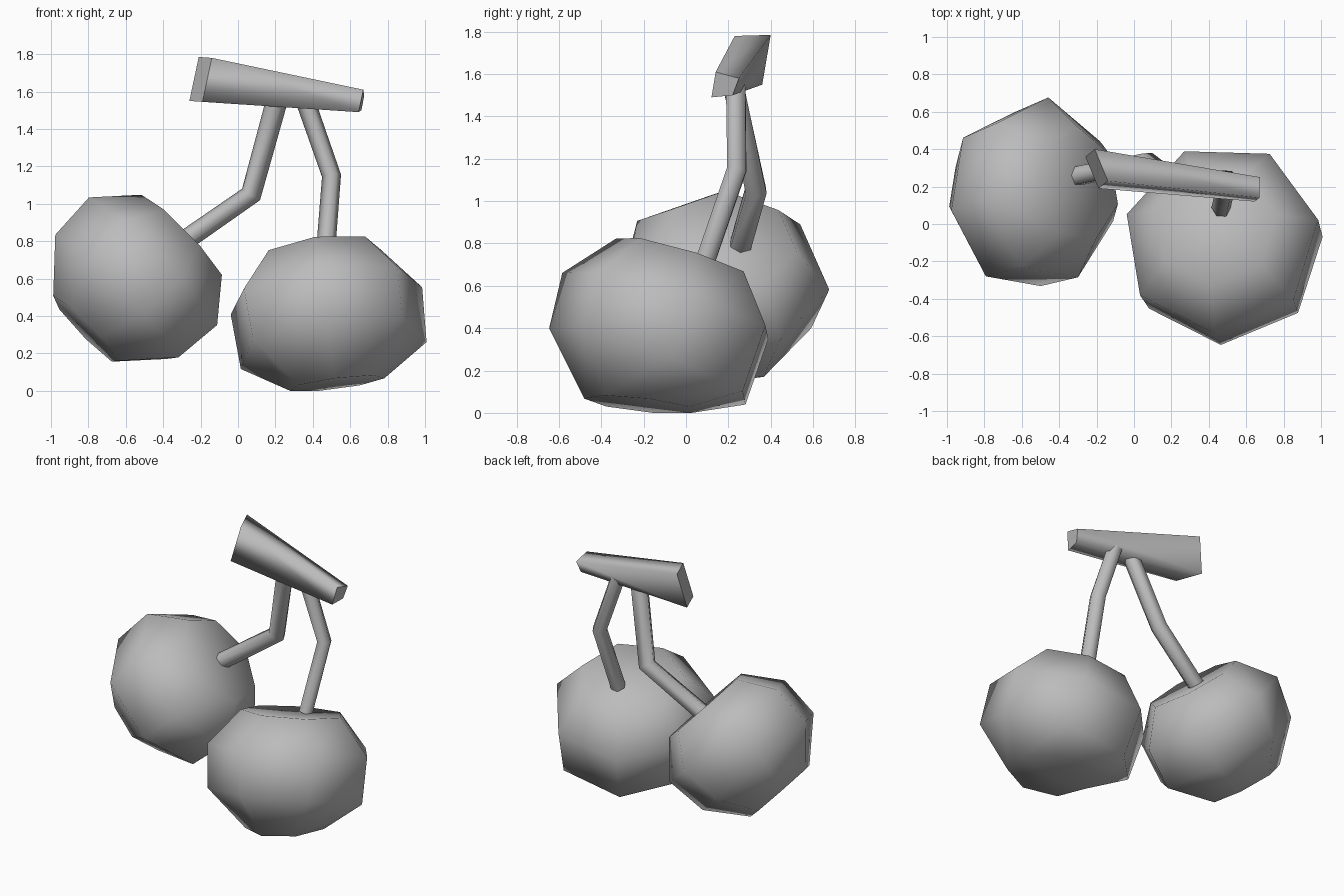
import bpy
import math
from mathutils import Vector, Matrix

cube = bpy.data.objects.get("Cube")
if cube:
    bpy.data.objects.remove(cube, do_unlink=True)

grey = bpy.data.materials.new("plain_grey")
grey.use_nodes = True
colour = (0.5, 0.5, 0.5, 1)
grey.diffuse_color = colour
grey.node_tree.nodes["Principled BSDF"].inputs["Base Color"].default_value = colour


def loft(name, rings, start=None, end=None):
    """Skin equal rings of points; close each end with a tip point or a flat cap."""
    n = len(rings[0])
    verts = [p for ring in rings for p in ring]
    faces = []
    for k in range(len(rings) - 1):
        a, b = k * n, (k + 1) * n
        for i in range(n):
            j = (i + 1) % n
            faces.append((a + i, a + j, b + j, b + i))
    last = (len(rings) - 1) * n
    flat = []
    for base, tip, flip in ((0, start, True), (last, end, False)):
        loop = list(range(base, base + n))
        if flip:
            loop.reverse()
        if tip is None:
            flat.append(len(faces))
            faces.append(tuple(loop))
        else:
            verts.append(tip)
            for i in range(n):
                faces.append((loop[i], loop[(i + 1) % n], len(verts) - 1))
    mesh = bpy.data.meshes.new(name)
    mesh.from_pydata([tuple(v) for v in verts], [], faces)
    mesh.materials.append(grey)
    for poly in mesh.polygons:
        poly.use_smooth = poly.index not in flat
    obj = bpy.data.objects.new(name, mesh)
    bpy.context.collection.objects.link(obj)
    return obj


def circle(radius, height, sides, phase):
    return [Vector((radius * math.cos(phase + math.tau * i / sides),
                    radius * math.sin(phase + math.tau * i / sides), height))
            for i in range(sides)]


# Fruit: seven-sided body; each lower ring is (radius, height, sideways shift, slope)
UPPER = [(0.51, 0.115, 0, 0), (0.32, 0.335, 0, 0)]


def fruit(name, centre, axis, size, phase, lower):
    turn = Vector((0, 0, 1)).rotation_difference(Vector(axis)).to_matrix().to_4x4()
    place = Matrix.Translation(centre) @ turn @ Matrix.Scale(size, 4)
    rings = [[place @ (p + Vector((0, shift, slope * p.y)))
              for p in circle(r, h, 7, math.radians(phase))]
             for r, h, shift, slope in lower + UPPER]
    bottom = Vector((0, lower[0][2], lower[0][1]))
    loft(name, rings, place @ bottom, place @ Vector((0, 0, 0.325)))


fruit("right_fruit", (-0.535, 0.17, 0.595), (0.7, 0.13, 0.68), 0.98, 86,
      [(0.26, -0.40, 0, 0), (0.49, -0.165, -0.03, 0)])
fruit("left_fruit", (0.48, -0.11, 0.40), (-0.12, 0.27, 0.9), 1.04, 10,
      [(0.25, -0.365, 0, 0.18), (0.495, -0.175, 0, -0.06)])


# Stems: bent six-sided tubes, widened or flattened along the diagonal
DIAGONAL = Vector((0.8, 0.6, 0))


def stem(name, path, width):
    path = [Vector(p) for p in path]
    rings = []
    for i, p in enumerate(path):
        along = (path[min(i + 1, len(path) - 1)] - path[max(i - 1, 0)]).normalized()
        turn = Vector((0, 0, -1)).rotation_difference(along)
        ring = [turn @ q for q in reversed(circle(0.054, 0, 6, 0))]
        rings.append([p + q + DIAGONAL * q.dot(DIAGONAL) * (width - 1) for q in ring])
    loft(name, rings)


stem("right_stem", [(0.21, 0.22, 1.56), (0.07, 0.33, 1.05), (-0.34, 0.25, 0.765)], 1.12)
stem("left_stem", [(0.36, 0.235, 1.55), (0.50, 0.24, 1.15), (0.465, 0.085, 0.70)], 0.92)

# Twig: tapered four-sided bar
thick_end = [(-0.14, 0.23, 1.78), (-0.21, 0.40, 1.785), (-0.26, 0.36, 1.55), (-0.19, 0.19, 1.545)]
thin_end = [(0.67, 0.14, 1.61), (0.675, 0.25, 1.58), (0.66, 0.22, 1.50), (0.645, 0.12, 1.49)]
loft("twig", [thin_end, thick_end])
